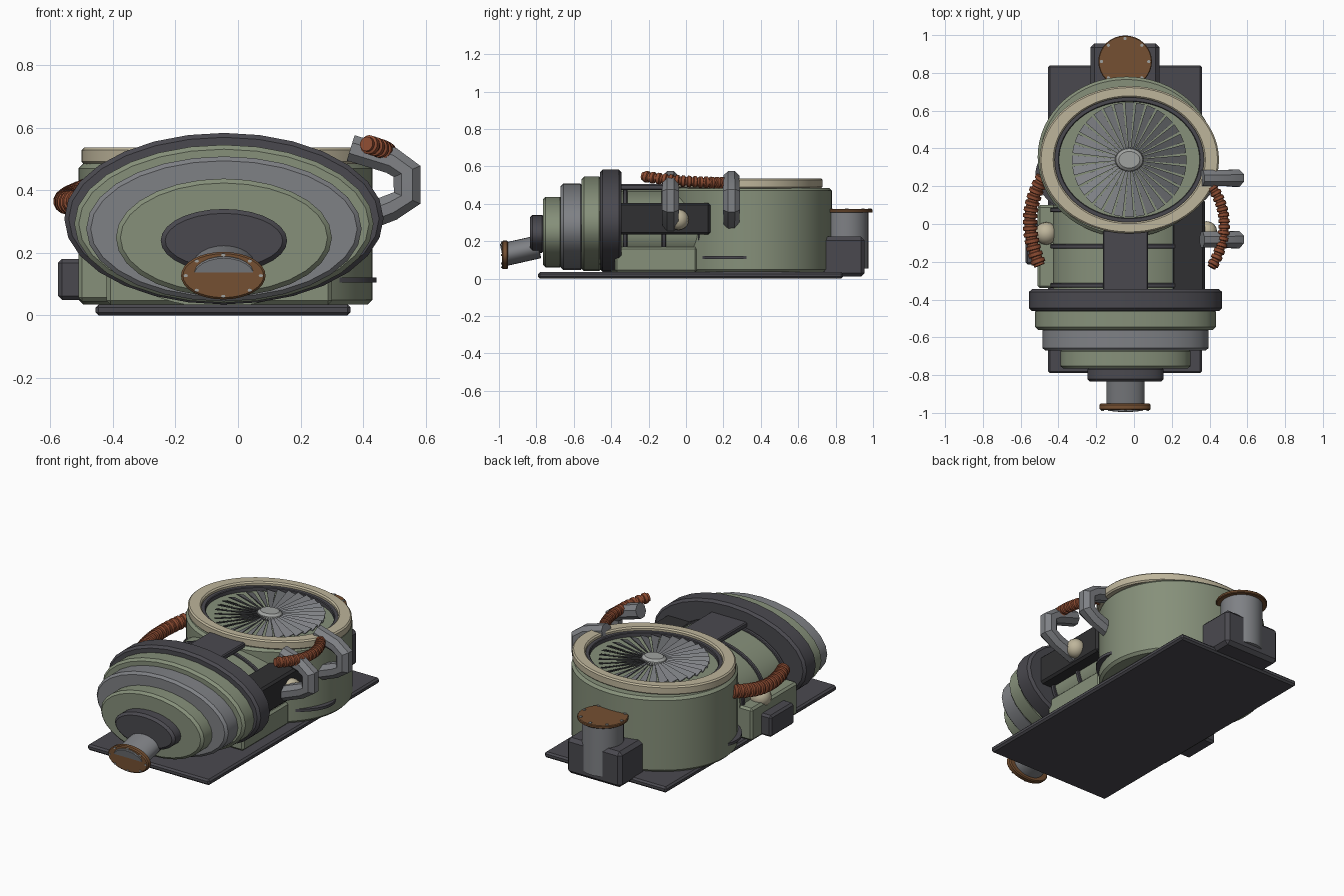
import bpy, bmesh, math
from mathutils import Vector, Matrix

if "Cube" in bpy.data.objects:
    bpy.data.objects.remove(bpy.data.objects["Cube"])


def material(name, r, g, b):
    m = bpy.data.materials.new(name)
    m.diffuse_color = [((c / 255 + 0.055) / 1.055) ** 2.4 for c in (r, g, b)] + [1]
    m.use_nodes = True
    m.node_tree.nodes["Principled BSDF"].inputs["Base Color"].default_value = m.diffuse_color
    return m


GREEN = material("sage green", 134, 144, 122)
DARK = material("charcoal", 74, 73, 79)
GREY = material("steel grey", 127, 129, 133)
CREAM = material("cream", 190, 181, 155)
BROWN = material("bronze brown", 117, 80, 50)
RUST = material("rust hose", 141, 76, 50)
BLACK = material("near black", 48, 48, 50)
PALE = material("pale metal", 160, 162, 160)


def finish(bm, name, mat, bevel=0.0, smooth=35):
    bmesh.ops.recalc_face_normals(bm, faces=bm.faces)
    if bevel:
        edges = [e for e in bm.edges if len(e.link_faces) == 2 and e.calc_face_angle() > 0.7]
        bmesh.ops.bevel(bm, geom=edges, offset=bevel, segments=1, affect='EDGES')
    me = bpy.data.meshes.new(name)
    bm.to_mesh(me)
    bm.free()
    me.materials.append(mat)
    ob = bpy.data.objects.new(name, me)
    bpy.context.collection.objects.link(ob)
    bpy.ops.object.select_all(action='DESELECT')
    ob.select_set(True)
    bpy.context.view_layer.objects.active = ob
    bpy.ops.object.shade_smooth_by_angle(angle=math.radians(smooth))
    return ob


def box(name, mat, x, y, z, bevel=0.012):
    bm = bmesh.new()
    bmesh.ops.create_cube(bm, size=1)
    for v in bm.verts:
        v.co = [(a + b) / 2 + c * (b - a) for (a, b), c in zip((x, y, z), v.co)]
    return finish(bm, name, mat, bevel)


def disc(name, mat, centre, rx, ry, depth, axis='Z', bevel=0.01, sides=48, tilt=0, top=1.0):
    """Elliptical cylinder; axis Y turns it to face the front."""
    bm = bmesh.new()
    bmesh.ops.create_cone(bm, cap_ends=True, segments=sides, radius1=1, radius2=top, depth=1)
    bmesh.ops.scale(bm, vec=(rx, ry, depth), verts=bm.verts)
    turn = {'Z': Matrix(), 'Y': Matrix.Rotation(math.pi / 2 + tilt, 4, 'X'),
            'X': Matrix.Rotation(math.pi / 2, 4, 'Y')}[axis]
    bm.transform(Matrix.Translation(centre) @ turn)
    return finish(bm, name, mat, bevel)


def oval_ring(name, mat, centre, outer, inner, z0, z1, bevel=0.008, n=64):
    """Flat elliptical ring with a rectangular section."""
    bm = bmesh.new()
    rows = []
    for i in range(n):
        a = 2 * math.pi * i / n
        rows.append([bm.verts.new((centre[0] + r[0] * math.cos(a), centre[1] + r[1] * math.sin(a), z))
                     for r, z in ((outer, z0), (outer, z1), (inner, z1), (inner, z0))])
    for i in range(n):
        p, q = rows[i], rows[(i + 1) % n]
        for k in range(4):
            bm.faces.new((p[k], q[k], q[(k + 1) % 4], p[(k + 1) % 4]))
    return finish(bm, name, mat, bevel)


def tube(name, mat, points, radii, sides, smooth=35):
    """Sweep a round section along a list of points."""
    bm = bmesh.new()
    pts = [Vector(p) for p in points]
    rings = []
    for i, p in enumerate(pts):
        t = (pts[min(i + 1, len(pts) - 1)] - pts[max(i - 1, 0)]).normalized()
        side = t.cross(Vector((0, 1, 0)) if abs(t.y) < 0.5 else Vector((0, 0, 1))).normalized()
        up = side.cross(t)
        rings.append([bm.verts.new(p + radii[i] * (side * math.cos(a) + up * math.sin(a)))
                      for a in [2 * math.pi * (k + 0.5) / sides for k in range(sides)]])
    for p, q in zip(rings, rings[1:]):
        for k in range(sides):
            bm.faces.new((p[k], p[(k + 1) % sides], q[(k + 1) % sides], q[k]))
    bm.faces.new(rings[0])
    bm.faces.new(rings[-1])
    return finish(bm, name, mat, 0, smooth)


def bezier(p, t):
    s = 1 - t
    p = [Vector(q) for q in p]
    return p[0] * s**3 + p[1] * 3 * s * s * t + p[2] * 3 * s * t * t + p[3] * t**3


def hose(name, ctrl, r, ribs=14):
    pts, radii = [], []
    for i in range(ribs):
        for f, k in ((0, 0.84), (0.3, 0.84), (0.4, 1.1), (0.9, 1.1)):
            pts.append(bezier(ctrl, (i + f) / ribs))
            radii.append(r * k)
    tube(name, RUST, pts, radii, 14, 30)


# Base plate
box("base_plate", DARK, (-0.455, 0.36), (-0.79, 0.84), (0, 0.035), 0.01)

# Fan housing with thin side fin
disc("fan_housing", GREEN, (-0.04, 0.355, 0.26), 0.47, 0.425, 0.45, bevel=0.015, sides=64)
disc("side_fin", DARK, (-0.04, 0.262, 0.113), 0.482, 0.268, 0.016, bevel=0, sides=64)

# Fan: cream rim, dark inner ring, floor, blades and hub
FAN = (-0.025, 0.34)
oval_ring("fan_rim", CREAM, FAN, (0.475, 0.39), (0.395, 0.33), 0.483, 0.536)
oval_ring("fan_inner_ring", DARK, FAN, (0.40, 0.335), (0.372, 0.308), 0.48, 0.515, 0.004)
disc("fan_floor", GREEN, (*FAN, 0.483), 0.38, 0.315, 0.014, bevel=0)
bm = bmesh.new()
BLADES = 32
for i in range(BLADES):
    verts = []
    for r, w in ((0.06, 0.005), (0.303, 0.024)):
        for s, z in ((-1, 0.493), (1, 0.510)):
            for dz in (0, 0.005):
                verts.append(bm.verts.new((r, s * w, z + dz)))
    for f in ((0, 1, 3, 2), (4, 6, 7, 5), (0, 4, 5, 1), (2, 3, 7, 6), (1, 5, 7, 3), (0, 2, 6, 4)):
        bm.faces.new([verts[k] for k in f])
    bmesh.ops.transform(bm, verts=verts, matrix=Matrix.Translation((*FAN, 0))
                        @ Matrix.Rotation(2 * math.pi * i / BLADES, 4, 'Z'))
finish(bm, "fan_blades", GREY, 0, 20)
disc("fan_hub", PALE, (*FAN, 0.508), 0.08, 0.066, 0.04, bevel=0.012, sides=24, top=0.85)

# Barrel body with bands, lower block and top plate
disc("barrel_body", GREEN, (-0.065, -0.15, 0.25), 0.365, 0.225, 0.5, 'Y', 0, 48)
for i, y in enumerate((-0.325, -0.118, 0.075)):
    disc(f"barrel_band_{i}", DARK, (-0.065, y, 0.25), 0.378, 0.235, 0.024, 'Y', 0.004, 48)
box("lower_block", GREEN, (-0.42, 0.30), (-0.38, 0.06), (0.035, 0.17))
box("top_plate", DARK, (-0.165, 0.075), (-0.36, -0.035), (0.473, 0.505), 0.006)

# Side boxes and knobs
box("right_box", BLACK, (0.2, 0.375), (-0.37, 0.13), (0.235, 0.405))
box("left_box", GREEN, (-0.51, -0.35), (-0.34, 0.1), (0.045, 0.24))
box("left_panel", DARK, (-0.575, -0.48), (-0.215, 0.01), (0.05, 0.18))
for name, c, r in (("left_knob", (-0.465, -0.05, 0.25), 0.06), ("right_knob", (0.385, -0.04, 0.315), 0.055)):
    bm = bmesh.new()
    bmesh.ops.create_uvsphere(bm, u_segments=16, v_segments=10, radius=r)
    bm.transform(Matrix.Translation(c))
    finish(bm, name, CREAM, 0, 40)

# Stepped front dome: material, y back, y front, radius x, z low, z high
for i, (mat, y0, y1, rx, z0, z1) in enumerate((
        (DARK, -0.345, -0.46, 0.51, 0.035, 0.583),
        (GREEN, -0.45, -0.56, 0.478, 0.04, 0.545),
        (GREY, -0.55, -0.67, 0.44, 0.045, 0.508),
        (GREEN, -0.66, -0.765, 0.345, 0.06, 0.437),
        (DARK, -0.755, -0.835, 0.202, 0.138, 0.34))):
    disc(f"dome_step_{i}", mat, (-0.045, (y0 + y1) / 2, (z0 + z1) / 2), rx, (z1 - z0) / 2,
         abs(y1 - y0), 'Y', 0.014, 28)

# Front spout and flange
disc("front_pipe", GREY, (-0.045, -0.885, 0.148), 0.1, 0.062, 0.20, 'Y', 0.004, 24, tilt=0.22)
disc("front_flange", BROWN, (-0.047, -0.968, 0.127), 0.135, 0.076, 0.034, 'Y', 0.006, 32)

# Rear block, pipe and flange
box("rear_block", DARK, (-0.23, 0.135), (0.72, 0.955), (0.01, 0.225), 0.02)
disc("rear_pipe", GREY, (-0.047, 0.86, 0.205), 0.115, 0.115, 0.30, bevel=0, sides=32)
disc("rear_flange", BROWN, (-0.047, 0.86, 0.362), 0.142, 0.138, 0.018, bevel=0.004, sides=32)

# Flange rivets
for i in range(8):
    c, s = math.cos(i * math.pi / 4), math.sin(i * math.pi / 4)
    disc(f"front_rivet_{i}", PALE, (-0.047 + 0.12 * c, -0.985, 0.127 + 0.066 * s),
         0.007, 0.005, 0.008, 'Y', 0, 8)
    disc(f"rear_rivet_{i}", PALE, (-0.047 + 0.125 * c, 0.86 + 0.122 * s, 0.372), 0.009, 0.009, 0.008, bevel=0, sides=8)

# Grab handles on the right
for i, y in enumerate((-0.083, 0.243)):
    tube(f"grab_handle_{i}", GREY, [(0.36, y, 0.535), (0.49, y, 0.495), (0.54, y, 0.46),
                                    (0.54, y, 0.375), (0.49, y, 0.345), (0.36, y, 0.295)],
         [0.046, 0.046, 0.05, 0.05, 0.046, 0.046], 8, 20)

# Ribbed hoses
hose("right_hose", [(0.41, -0.23, 0.548), (0.50, -0.08, 0.52), (0.50, 0.08, 0.515), (0.41, 0.2, 0.512)], 0.028)
hose("left_hose", [(-0.50, -0.22, 0.365), (-0.57, -0.05, 0.355), (-0.57, 0.1, 0.365), (-0.48, 0.25, 0.40)], 0.036)
